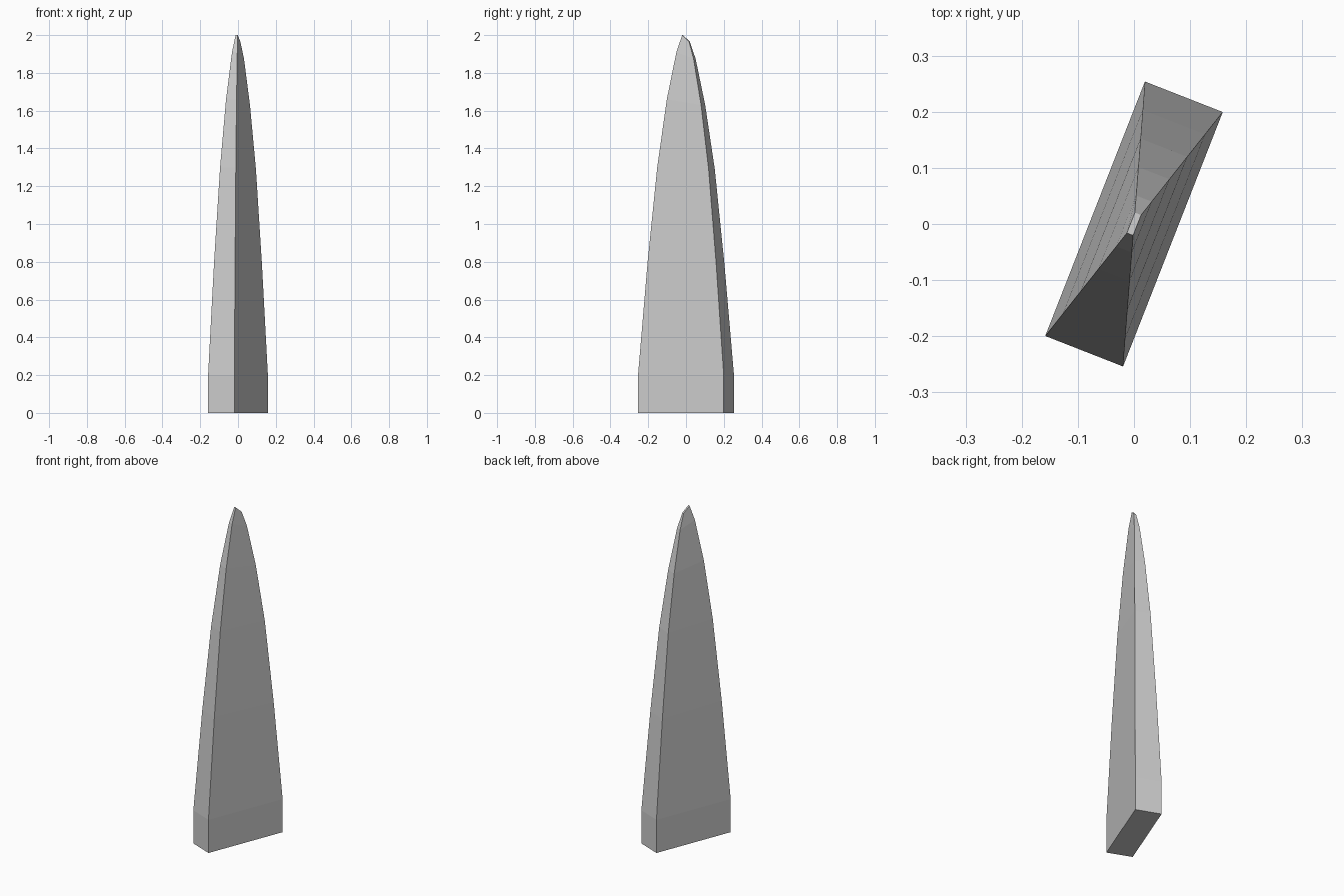
import bpy, bmesh, math
from mathutils import Matrix

if "Cube" in bpy.data.objects:
    bpy.data.objects.remove(bpy.data.objects["Cube"])

# Rectangular footprint, turned about z
HALF_W, HALF_L, TURN = 0.0745, 0.2435, math.radians(-21.4)
# Cross-sections: scale, height of front edge, height of back edge
SECTIONS = [(1, 0, 0), (1, 0.2, 0.2), (0.8, 0.8, 0.79), (0.6, 1.3, 1.29),
            (0.4, 1.66, 1.63), (0.2, 1.91, 1.875), (0.08, 2.0, 1.965)]

bm = bmesh.new()
rings = []
for s, zf, zb in SECTIONS:
    w, l = HALF_W * s, HALF_L * s
    rings.append([bm.verts.new(p) for p in
                  ((-w, -l, zf), (w, -l, zf), (w, l, zb), (-w, l, zb))])

# Tapering sides, base and sloped tip
for a, b in zip(rings, rings[1:]):
    for i in range(4):
        j = (i + 1) % 4
        bm.faces.new((a[i], a[j], b[j], b[i]))
bm.faces.new(rings[0][::-1])
bm.faces.new(rings[-1])

bmesh.ops.transform(bm, matrix=Matrix.Rotation(TURN, 4, 'Z'), verts=bm.verts)
bmesh.ops.recalc_face_normals(bm, faces=bm.faces)
mesh = bpy.data.meshes.new("spike")
bm.to_mesh(mesh)
bm.free()
bpy.context.collection.objects.link(bpy.data.objects.new("spike", mesh))
